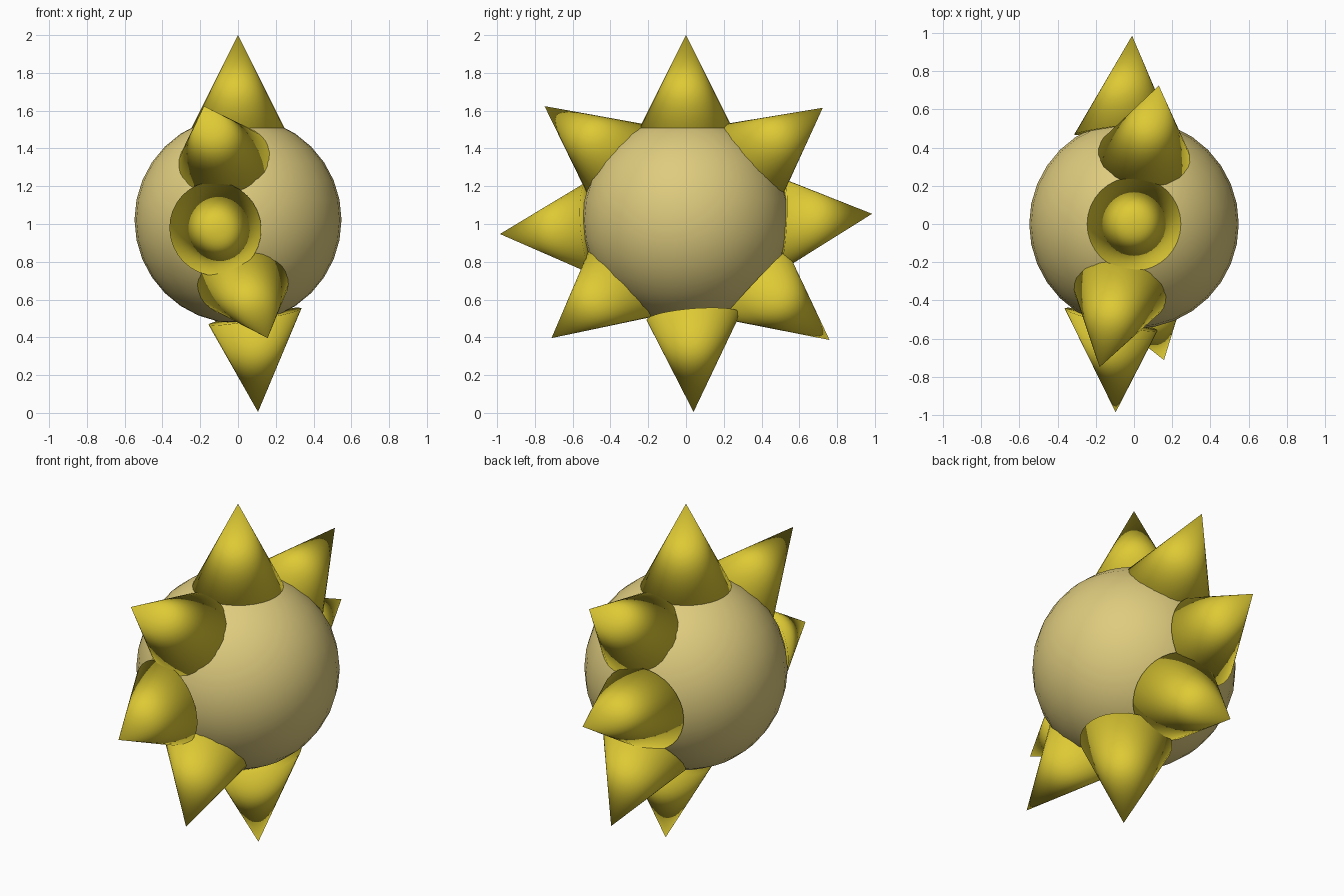
import bpy, bmesh, math
from mathutils import Vector

if "Cube" in bpy.data.objects:
    bpy.data.objects.remove(bpy.data.objects["Cube"])

CENTRE = Vector((0, 0, 1.022))
RADIUS = 0.25


def material(name, colour):
    mat = bpy.data.materials.new(name)
    mat.diffuse_color = (*colour, 1)
    mat.use_nodes = True
    mat.node_tree.nodes["Principled BSDF"].inputs["Base Color"].default_value = mat.diffuse_color
    return mat


def add_object(name, bm, mat):
    bmesh.ops.recalc_face_normals(bm, faces=bm.faces)
    for f in bm.faces:
        f.smooth = True
    mesh = bpy.data.meshes.new(name)
    bm.to_mesh(mesh)
    bm.free()
    mesh.materials.append(mat)
    obj = bpy.data.objects.new(name, mesh)
    bpy.context.collection.objects.link(obj)
    return obj


def spike(name, base, tip, mat, sides=32):
    """Slightly leaning cone whose base lies flat against the ball."""
    base, tip = Vector(base), Vector(tip)
    turn = (base - CENTRE).to_track_quat('Z', 'Y')
    bm = bmesh.new()
    rim = []
    for i in range(sides):
        a = math.tau * i / sides
        rim.append(bm.verts.new(base + turn @ Vector((RADIUS * math.cos(a), RADIUS * math.sin(a), 0))))
    apex = bm.verts.new(tip)
    bm.faces.new(rim[::-1])
    for i in range(sides):
        bm.faces.new((rim[i], rim[(i + 1) % sides], apex))
    return add_object(name, bm, mat)


tan = material("tan", (0.73, 0.60, 0.21))
yellow = material("yellow", (0.73, 0.59, 0.035))

# Round body
bm = bmesh.new()
bmesh.ops.create_uvsphere(bm, u_segments=32, v_segments=16, radius=0.548)
add_object("ball", bm, tan).location = CENTRE

# Ring of irregular spikes: base centre, tip
spikes = {
    "top_spike": ((0, 0, 1.50), (0, 0, 2.0)),
    "upper_back_spike": ((0.05, 0.345, 1.34), (0.13, 0.724, 1.615)),
    "back_spike": ((-0.065, 0.50, 0.99), (-0.01, 0.985, 1.054)),
    "lower_back_spike": ((0.02, 0.365, 0.68), (-0.04, 0.76, 0.386)),
    "bottom_spike": ((0.09, 0.04, 0.51), (0.106, 0.04, 0.005)),
    "lower_front_spike": ((0.02, -0.335, 0.69), (0.157, -0.712, 0.396)),
    "front_spike": ((-0.12, -0.50, 0.975), (-0.096, -0.985, 0.947)),
    "upper_front_spike": ((-0.07, -0.35, 1.335), (-0.18, -0.749, 1.624)),
}
for name, (base, tip) in spikes.items():
    spike(name, base, tip, yellow)
